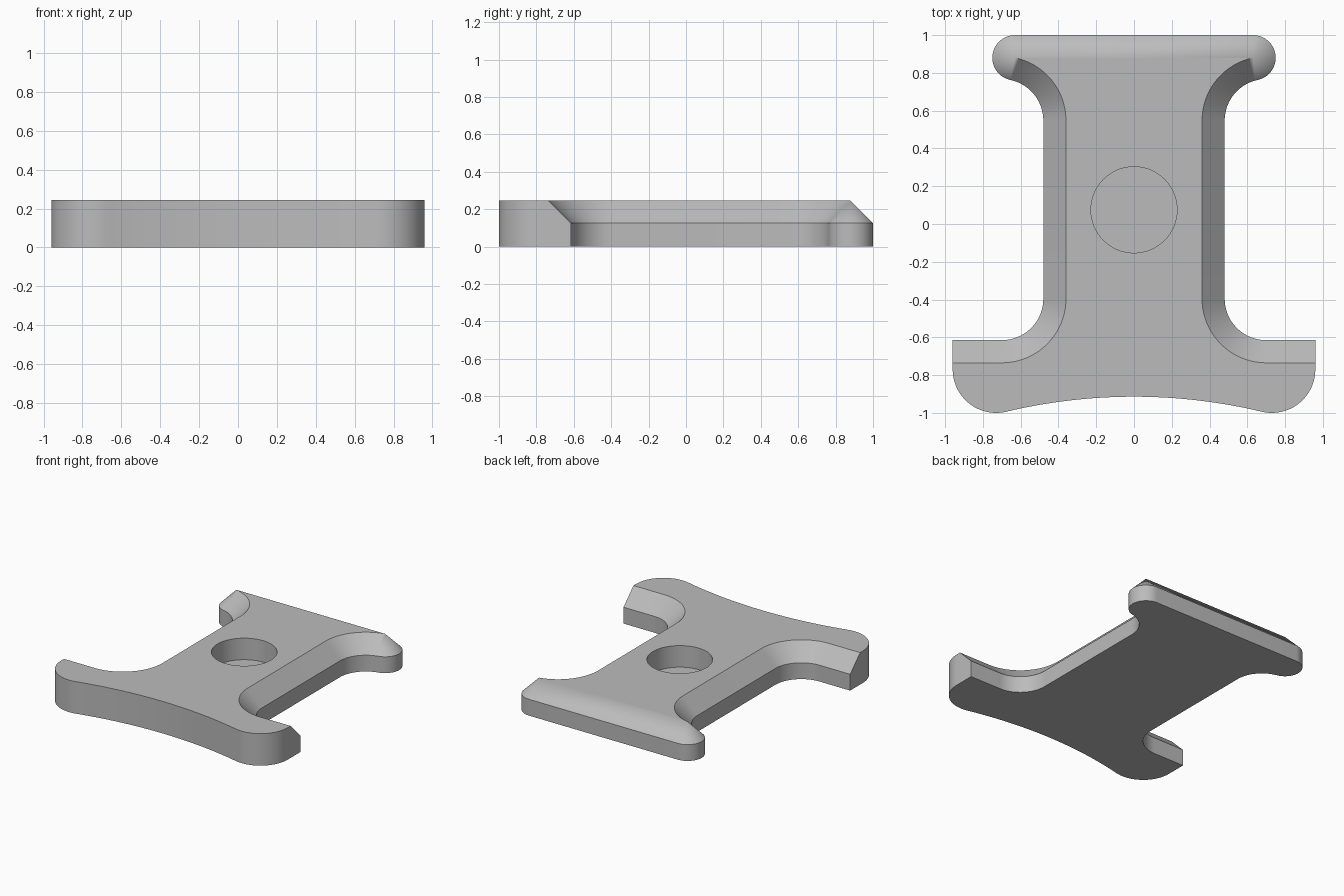
import bpy
import bmesh
from math import radians, sin, cos, asin, atan2, degrees

cube = bpy.data.objects.get("Cube")
if cube:
    bpy.data.objects.remove(cube, do_unlink=True)

HEIGHT, CHAMFER_Z, CHAMFER = 0.245, 0.125, 0.12

grey = bpy.data.materials.new("plain grey")
grey.use_nodes = True
colour = (0.5, 0.5, 0.5, 1)
grey.diffuse_color = colour
grey.node_tree.nodes["Principled BSDF"].inputs["Base Color"].default_value = colour


def arc(cx, cy, r, start, end, steps):
    """Points along an arc, angles in degrees."""
    angles = [radians(start + (end - start) * i / steps) for i in range(steps + 1)]
    return [(cx + r * cos(a), cy + r * sin(a)) for a in angles]


# Right half of the outline, as pairs of (lower point, top point)
half = []

# Hollow front edge and rounded front corner: upright walls
corner_x, corner_y, corner_r = 0.73, -0.77, 0.23
tilt = 13.4
join_x = corner_x - corner_r * sin(radians(tilt))
join_y = corner_y - corner_r * cos(radians(tilt))
front_r = join_x / sin(radians(tilt))
front_cy = join_y - front_r * cos(radians(tilt))
front = arc(0, front_cy, front_r, 90, 90 - tilt, 16)
front += arc(corner_x, corner_y, corner_r, -90 - tilt, 0, 24)[1:]
half += [(p, p) for p in front]

# Chamfered back of the front flange, ending flush at the side
half.append(((0.96, -0.615), (0.96, -0.615 - CHAMFER)))

# Lower waist fillet
fillet_x, fillet_r = 0.70, 0.22
half += zip(arc(fillet_x, -0.395, fillet_r, 270, 180, 20),
            arc(fillet_x, -0.395, fillet_r + CHAMFER, 270, 180, 20))

# Upper waist fillet, running into the rounded end of the back bar
end_x, end_y = 0.63, 0.88
dx = fillet_x - end_x
upper_y = end_y - ((fillet_r + CHAMFER) ** 2 - dx ** 2) ** 0.5
meet = degrees(atan2(end_y - upper_y, -dx))
half += zip(arc(fillet_x, upper_y, fillet_r, 180, meet, 20),
            arc(fillet_x, upper_y, fillet_r + CHAMFER, 180, meet, 20))
half += [(p, (end_x, end_y)) for p in arc(end_x, end_y, CHAMFER, meet - 180, 90, 28)[1:]]

# Mirror to the other side
outline = half + [((-a[0], a[1]), (-b[0], b[1])) for a, b in reversed(half[1:])]

# Plate body: three stacked rings, capped at both ends
bm = bmesh.new()
low = [bm.verts.new((*a, 0)) for a, b in outline]
mid = [bm.verts.new((*a, CHAMFER_Z)) for a, b in outline]
top = [bm.verts.new((*b, HEIGHT)) for a, b in outline]
count = len(outline)
for lower, upper in ((low, mid), (mid, top)):
    for i in range(count):
        j = (i + 1) % count
        bm.faces.new((lower[i], lower[j], upper[j], upper[i]))
bm.faces.new(low[::-1])
bm.faces.new(top)
bmesh.ops.remove_doubles(bm, verts=bm.verts, dist=0.0005)
bmesh.ops.recalc_face_normals(bm, faces=bm.faces)
mesh = bpy.data.meshes.new("plate")
bm.to_mesh(mesh)
bm.free()
mesh.materials.append(grey)
plate = bpy.data.objects.new("plate", mesh)
bpy.context.collection.objects.link(plate)

# Blind round pocket in the top
floor_z = 0.08
bpy.ops.mesh.primitive_cylinder_add(vertices=64, radius=0.228, depth=0.4,
                                    location=(0, 0.075, floor_z + 0.2))
cutter = bpy.context.object
cutter.name = "pocket_cutter"
cutter.hide_render = True
cutter.data.materials.append(grey)
pocket = plate.modifiers.new("pocket", "BOOLEAN")
pocket.operation = "DIFFERENCE"
pocket.solver = "EXACT"
pocket.object = cutter

bpy.ops.object.select_all(action="DESELECT")
plate.select_set(True)
bpy.context.view_layer.objects.active = plate
bpy.ops.object.modifier_apply(modifier=pocket.name)
bpy.data.objects.remove(cutter, do_unlink=True)
bpy.ops.object.shade_smooth_by_angle(angle=radians(30))
